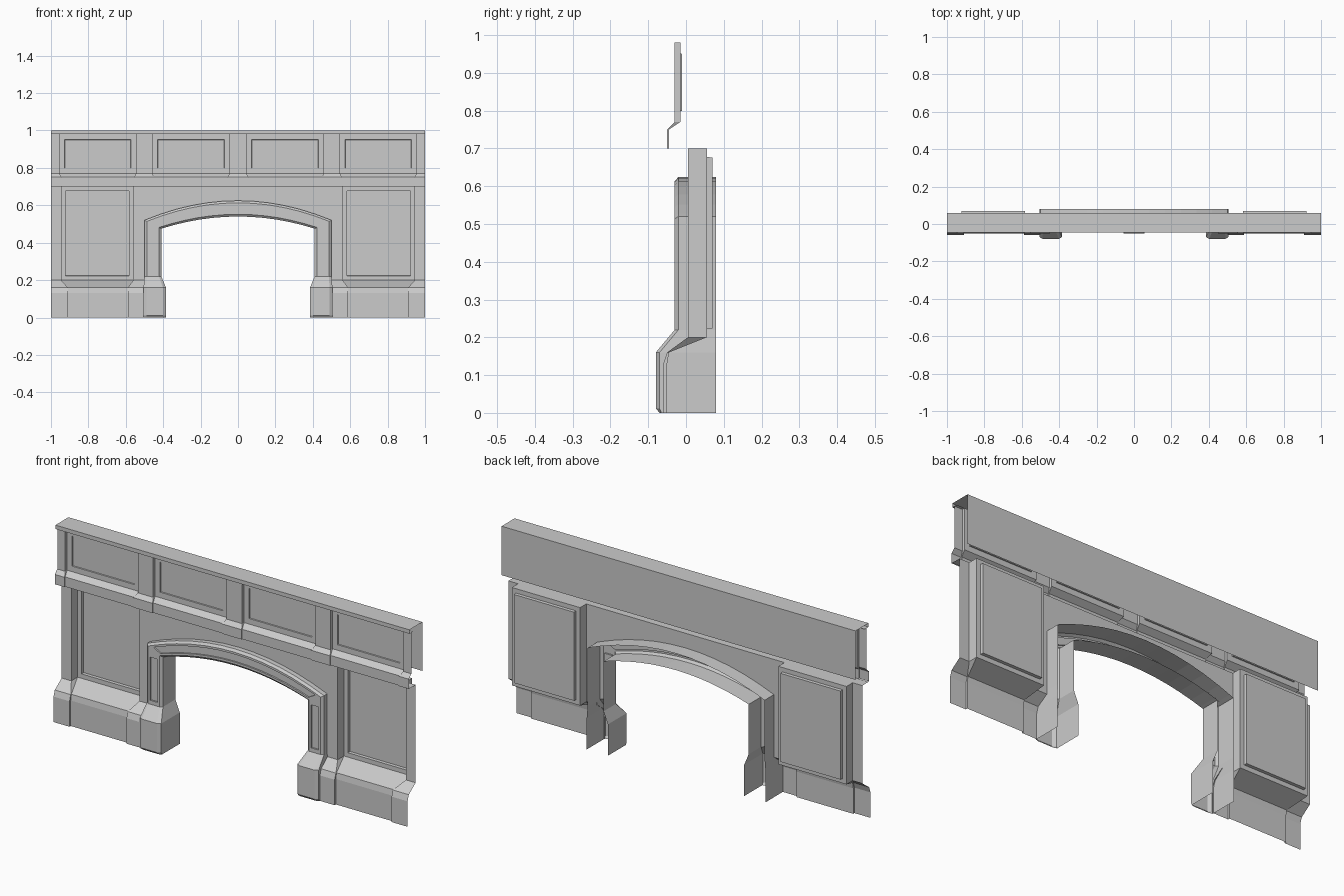
import bpy, bmesh
from mathutils import Vector

if "Cube" in bpy.data.objects:
    bpy.data.objects.remove(bpy.data.objects["Cube"])

FRONT, UP, DOWN = Vector((0, -1, 0)), Vector((0, 0, 1)), Vector((0, 0, -1))


def loft(name, rows, facing=FRONT, panel=None):
    """Open sheet through rows of points. panel = (plane_y, min_z, inset, depth)."""
    bm = bmesh.new()
    grid = [[bm.verts.new(p) for p in row] for row in rows]
    for a, b in zip(grid, grid[1:]):
        for i in range(len(a) - 1):
            bm.faces.new((a[i], a[i + 1], b[i + 1], b[i]))
    bmesh.ops.remove_doubles(bm, verts=bm.verts[:], dist=0.0001)
    bmesh.ops.dissolve_degenerate(bm, edges=bm.edges[:], dist=0.0001)
    bm.normal_update()
    total = sum((f.normal * f.calc_area() for f in bm.faces), Vector())
    if total.dot(facing) < 0:
        bmesh.ops.reverse_faces(bm, faces=bm.faces[:])
    if panel:
        plane_y, min_z, inset, depth = panel
        faces = [f for f in bm.faces
                 if all(abs(v.co.y - plane_y) < 1e-4 and v.co.z > min_z - 1e-4 for v in f.verts)]
        bm.normal_update()
        bmesh.ops.inset_individual(bm, faces=faces, thickness=inset)
        bmesh.ops.inset_individual(bm, faces=faces, thickness=0.002)
        for v in {v for f in faces for v in f.verts}:
            v.co.y += depth
    mesh = bpy.data.meshes.new(name)
    bm.to_mesh(mesh)
    bm.free()
    obj = bpy.data.objects.new(name, mesh)
    bpy.context.collection.objects.link(obj)
    return obj


# Cap shelf with open-ended back board
cap = [(-0.015, 0.98), (-0.045, 0.98), (-0.045, 1.0), (0.06, 1.0), (0.06, 0.75)]
loft("cap_and_back_board", [[(x, y, z) for y, z in cap] for x in (-1, 1)], UP)


# Frieze: five pilasters, four recessed panels, sloping ledge and band
def frieze_row(z, pil, pan, grow):
    pts = []
    for l, r in ((-1, -0.955), (-0.545, -0.458), (-0.045, 0.045), (0.458, 0.545), (0.955, 1)):
        if l > -1:
            pts += [(l - grow, pan, z), (l - grow, pil, z)]
        else:
            pts.append((l, pil, z))
        if r < 1:
            pts += [(r + grow, pil, z), (r + grow, pan, z)]
        else:
            pts.append((r, pil, z))
    return pts


loft("frieze", [frieze_row(0.98, -0.03, -0.015, 0), frieze_row(0.77, -0.03, -0.015, 0),
                frieze_row(0.75, -0.05, -0.045, 0.01), frieze_row(0.70, -0.05, -0.045, 0.01)],
     panel=(-0.015, 0.77, 0.04, 0.005))


# Soffit under the band
def soffit(name, x0, x1, y0, y1):
    loft(name, [[(x0, y, 0.7), (x1, y, 0.7)] for y in (y0, y1)], DOWN)


soffit("soffit", -1, 1, -0.045, 0.005)

# Side walls with pilasters, recessed panel and flared plinth
wall_rows = [(0.70, 0.945, 0.56, 0.005, 0.055), (0.20, 0.945, 0.56, 0.005, 0.055),
             (0.16, 0.91, 0.588, -0.05, -0.045), (0.13, 0.91, 0.588, -0.06, -0.05),
             (0.0, 0.91, 0.588, -0.06, -0.05)]
for side, s in (("left", -1), ("right", 1)):
    rows = [[(s * x, y, z) for x, y in ((1, yp), (e1, yp), (e1, ym), (e2, ym), (e2, yp), (0.5, yp))]
            for z, e1, e2, yp, ym in wall_rows]
    loft(side + "_wall", rows, panel=(0.055, 0.2, 0.032, 0.015))
    soffit(side + "_panel_soffit", s * 0.56, s * 0.945, 0.005, 0.055)


# Arch outline helpers, t from -1 (left springing) to 1 (right springing)
def outer(t):
    return 0.5 * t, 0.52 + 0.105 * (1 - t * t)


def inner(t):
    return 0.41 * t, 0.475 + 0.065 * (1 - t * t)


N = 12
ts = [-1 + 2 * i / N for i in range(N + 1)]

# Spandrel between arch and soffit
loft("spandrel", [[(outer(t)[0], 0.005, 0.7) for t in ts],
                  [(outer(t)[0], 0.005, outer(t)[1]) for t in ts]])


# Arch surround: one moulded section swept up the jambs and over the arch
def section(o, i, front, chamfer, depth):
    prof = [(0, 0.08), (0, front + chamfer), (0.14, front), (0.27, front), (0.27, front + depth),
            (0.73, front + depth), (0.73, front), (0.86, front), (1, front + chamfer), (1, 0.08)]
    return [(o[0] + (i[0] - o[0]) * u, y, o[1] + (i[1] - o[1]) * u) for u, y in prof]


def jamb(s):
    d = 0.008
    spec = [(0, 0.505, 0.385, -0.07, 0.005, 0), (0.012, 0.505, 0.385, -0.08, 0.01, 0),
            (0.16, 0.505, 0.385, -0.08, 0.01, 0), (0.22, 0.5, 0.41, -0.03, 0.01, 0),
            (0.24, 0.5, 0.41, -0.03, 0.01, 0), (0.24, 0.5, 0.41, -0.03, 0.01, d),
            (0.46, 0.5, 0.41, -0.03, 0.01, d), (0.46, 0.5, 0.41, -0.03, 0.01, 0)]
    return [section((s * xo, z), (s * xi, z), f, c, dep) for z, xo, xi, f, c, dep in spec]


arch = []
for t in ts:
    if t == ts[-1]:
        arch.append(section(outer(0.96), inner(0.96), -0.03, 0.01, 0.008))
        arch.append(section(outer(0.96), inner(0.96), -0.03, 0.01, 0))
    arch.append(section(outer(t), inner(t), -0.03, 0.01, 0 if abs(t) > 0.99 else 0.008))
    if t == ts[0]:
        arch.append(section(outer(-0.96), inner(-0.96), -0.03, 0.01, 0))
        arch.append(section(outer(-0.96), inner(-0.96), -0.03, 0.01, 0.008))
loft("arch_surround", jamb(-1) + arch + jamb(1)[::-1])
